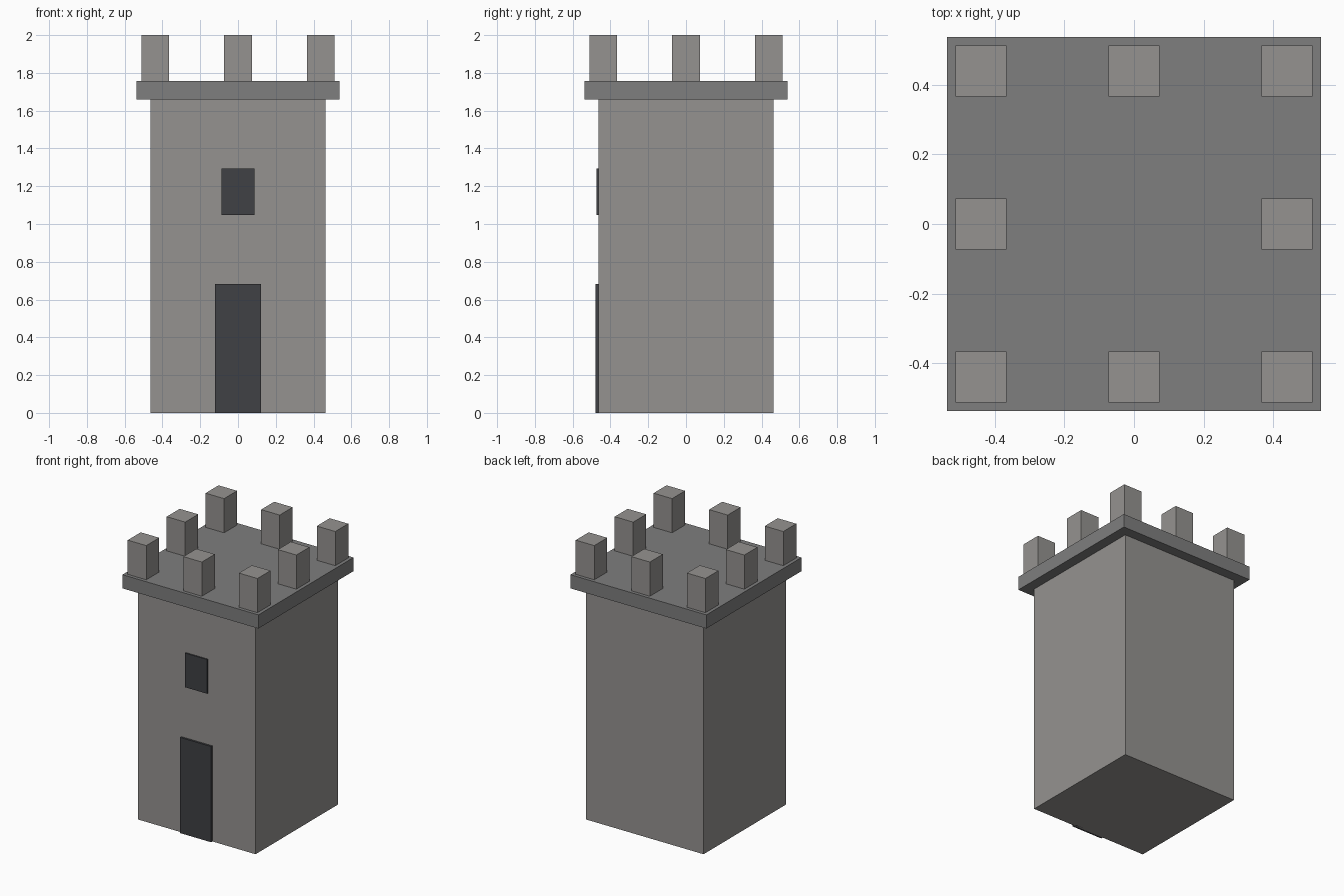
import bpy

if "Cube" in bpy.data.objects:
    bpy.data.objects.remove(bpy.data.objects["Cube"])

S = 2 / 4.1  # design units to final size


def material(name, color):
    m = bpy.data.materials.new(name)
    m.diffuse_color = (*color, 1)
    m.use_nodes = True
    m.node_tree.nodes["Principled BSDF"].inputs["Base Color"].default_value = m.diffuse_color
    return m


def box(name, center, size, mat):
    bpy.ops.mesh.primitive_cube_add(size=1, location=[c * S for c in center])
    ob = bpy.context.object
    ob.name = name
    ob.scale = [s * S for s in size]
    bpy.ops.object.transform_apply(location=False, rotation=False, scale=True)
    ob.data.materials.append(mat)
    return ob


stone = material("stone", (0.30, 0.29, 0.28))
ledge = material("ledge_stone", (0.21, 0.21, 0.21))
dark = material("dark_opening", (0.05, 0.052, 0.058))

# Tower shaft and overhanging roof slab
box("tower_body", (0, 0, 1.7), (1.9, 1.9, 3.4), stone)
box("parapet_slab", (0, 0, 3.5), (2.2, 2.2, 0.2), ledge)

# Merlons around the roof edge, leaving the middle open
for i in (-1, 0, 1):
    for j in (-1, 0, 1):
        if i or j:
            box("merlon", (i * 0.9, j * 0.9, 3.85), (0.3, 0.3, 0.5), stone)

# Door and window panels standing slightly proud of the front wall
box("door", (0, -0.95, 0.7), (0.5, 0.06, 1.4), dark)
box("window", (0, -0.95, 2.4), (0.36, 0.04, 0.5), dark)
